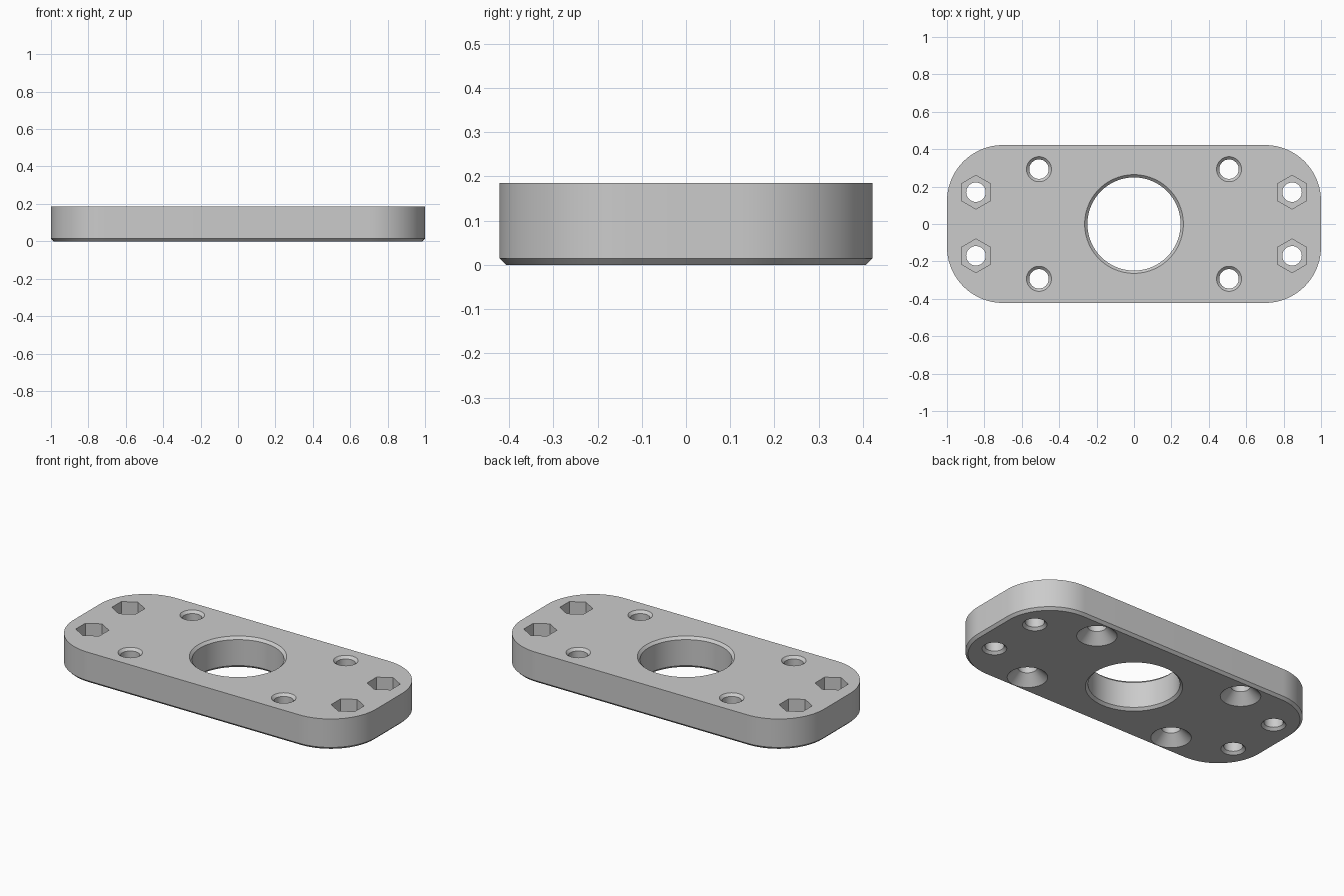
import bpy, bmesh
from math import sin, cos, pi, radians

old = bpy.data.objects.get("Cube")
if old:
    bpy.data.objects.remove(old, do_unlink=True)

HX, HY, H = 1.0, 0.422, 0.185      # half length, half width, thickness
CORNER, CH = 0.3, 0.015            # corner radius, edge chamfer

grey = bpy.data.materials.new("plain grey")
grey.use_nodes = True
COLOUR = (0.6, 0.6, 0.6, 1)
grey.diffuse_color = COLOUR
grey.node_tree.nodes["Principled BSDF"].inputs["Base Color"].default_value = COLOUR


def loft(bm, rings):
    """Skin a stack of equal-length rings, bottom to top, and cap both ends."""
    rows = [[bm.verts.new(p) for p in ring] for ring in rings]
    n = len(rows[0])
    for a, b in zip(rows, rows[1:]):
        for i in range(n):
            j = (i + 1) % n
            bm.faces.new((a[i], a[j], b[j], b[i]))
    bm.faces.new(rows[0][::-1])
    bm.faces.new(rows[-1])


def circle(x, y, r, z, n, turn=0.0):
    return [(x + r * cos(2 * pi * i / n + turn),
             y + r * sin(2 * pi * i / n + turn), z) for i in range(n)]


def turned(bm, x, y, profile, n=64, turn=0.0):
    loft(bm, [circle(x, y, r, z, n, turn) for r, z in profile])


def rounded(inset, z, steps=24):
    """Rounded rectangle outline, counter-clockwise."""
    r, pts = CORNER - inset, []
    for q, (sx, sy) in enumerate([(1, 1), (-1, 1), (-1, -1), (1, -1)]):
        for i in range(steps + 1):
            a = (q + i / steps) * pi / 2
            pts.append((sx * (HX - CORNER) + r * cos(a),
                        sy * (HY - CORNER) + r * sin(a), z))
    return pts


def make(name, bm):
    mesh = bpy.data.meshes.new(name)
    bm.to_mesh(mesh)
    bm.free()
    mesh.materials.append(grey)
    ob = bpy.data.objects.new(name, mesh)
    bpy.context.collection.objects.link(ob)
    return ob


# Plate with a chamfered bottom edge
bm = bmesh.new()
loft(bm, [rounded(CH, 0), rounded(0, CH), rounded(0, H)])
plate = make("mounting_plate", bm)

# Through holes, each a turned profile running past both faces
E = 0.02
bores = bmesh.new()
R = 0.249
turned(bores, 0, 0, [(R + CH + E, -E), (R, CH), (R, H - CH), (R + CH + E, H + E)], 96)
r, cs = 0.052, 0.058
for sx in (1, -1):
    for sy in (1, -1):
        # Countersunk screw holes
        turned(bores, sx * 0.508, sy * 0.293,
               [(r + cs + E, -E), (r, cs), (r, H - CH), (r + CH + E, H + E)], 48)
        # Bolt holes below the nut pockets
        turned(bores, sx * 0.845, sy * 0.17,
               [(r + CH + E, -E), (r, CH), (r, H + E)], 48)
bore_cutter = make("bore_cutter", bores)

# Hexagonal nut pockets
pockets = bmesh.new()
for sx in (1, -1):
    for sy in (1, -1):
        turned(pockets, sx * 0.845, sy * 0.17,
               [(0.09, H - 0.1), (0.09, H + E)], 6, pi / 2)
pocket_cutter = make("nut_pocket_cutter", pockets)

# Cut the plate, then drop the cutters
bpy.ops.object.select_all(action='DESELECT')
bpy.context.view_layer.objects.active = plate
plate.select_set(True)
for cutter in (pocket_cutter, bore_cutter):
    cutter.hide_render = True
    mod = plate.modifiers.new(cutter.name, 'BOOLEAN')
    mod.operation = 'DIFFERENCE'
    mod.solver = 'EXACT'
    mod.object = cutter
    bpy.ops.object.modifier_apply(modifier=mod.name)
    bpy.data.objects.remove(cutter, do_unlink=True)

bpy.ops.object.shade_smooth_by_angle(angle=radians(30))
